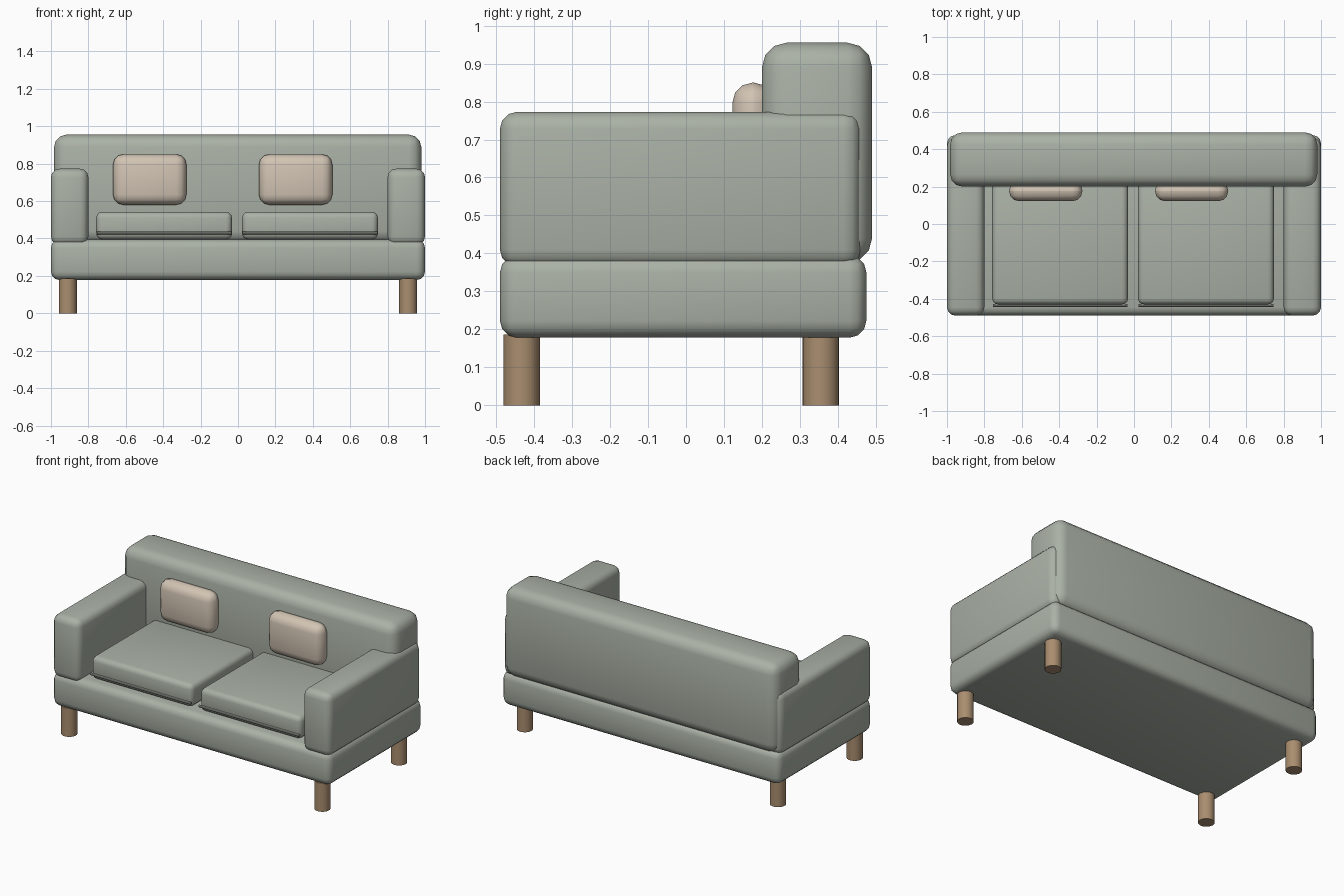
import bpy
from math import radians, pi

if "Cube" in bpy.data.objects:
    bpy.data.objects.remove(bpy.data.objects["Cube"])


def material(name, rgb):
    m = bpy.data.materials.new(name)
    m.diffuse_color = (*rgb, 1)
    m.use_nodes = True
    m.node_tree.nodes["Principled BSDF"].inputs["Base Color"].default_value = m.diffuse_color
    return m


fabric = material("sage_fabric", (0.40, 0.44, 0.38))
linen = material("beige_linen", (0.64, 0.55, 0.45))
wood = material("wood", (0.40, 0.27, 0.16))


def smooth(ob, mat):
    ob.data.materials.append(mat)
    bpy.ops.object.shade_smooth_by_angle(angle=radians(35))


def soft_box(name, x, y, z, radius, mat):
    """Rounded box from (min, max) ranges on each axis."""
    bpy.ops.mesh.primitive_cube_add(size=1, location=[sum(r) / 2 for r in (x, y, z)])
    ob = bpy.context.object
    ob.name = name
    ob.scale = [r[1] - r[0] for r in (x, y, z)]
    bpy.ops.object.transform_apply(location=False, rotation=False, scale=True)
    bev = ob.modifiers.new("rounding", "BEVEL")
    bev.width = radius
    bev.segments = 3
    bpy.ops.object.modifier_apply(modifier=bev.name)
    smooth(ob, mat)


def rod(name, loc, radius, length, mat, rot=(0, 0, 0), sides=24):
    bpy.ops.mesh.primitive_cylinder_add(vertices=sides, radius=radius, depth=length,
                                        location=loc, rotation=rot)
    bpy.context.object.name = name
    smooth(bpy.context.object, mat)


# Frame: base and backrest
soft_box("base", (-1, 1), (-0.49, 0.475), (0.178, 0.395), 0.045, fabric)
soft_box("backrest", (-0.983, 0.98), (0.2, 0.49), (0.375, 0.955), 0.065, fabric)

# Armrests
for side, x in (("left", (-1, -0.8)), ("right", (0.8, 1))):
    soft_box(side + "_armrest", x, (-0.49, 0.46), (0.365, 0.773), 0.045, fabric)

# Seat cushions with front piping, and throw pillows
for side, cx in (("left", -0.395), ("right", 0.385)):
    soft_box(side + "_seat_cushion", (cx - 0.363, cx + 0.363), (-0.43, 0.23),
             (0.395, 0.542), 0.032, fabric)
    rod(side + "_piping", (cx, -0.435, 0.43), 0.008, 0.72, fabric, (0, pi / 2, 0), 10)
    px = cx - 0.077
    soft_box(side + "_pillow", (px - 0.196, px + 0.196), (0.122, 0.232),
             (0.58, 0.85), 0.054, linen)

# Legs
for row, y in (("front", -0.433), ("back", 0.355)):
    for side, x in (("left", -0.91), ("right", 0.91)):
        rod(f"{row}_{side}_leg", (x, y, 0.093), 0.048, 0.186, wood)
